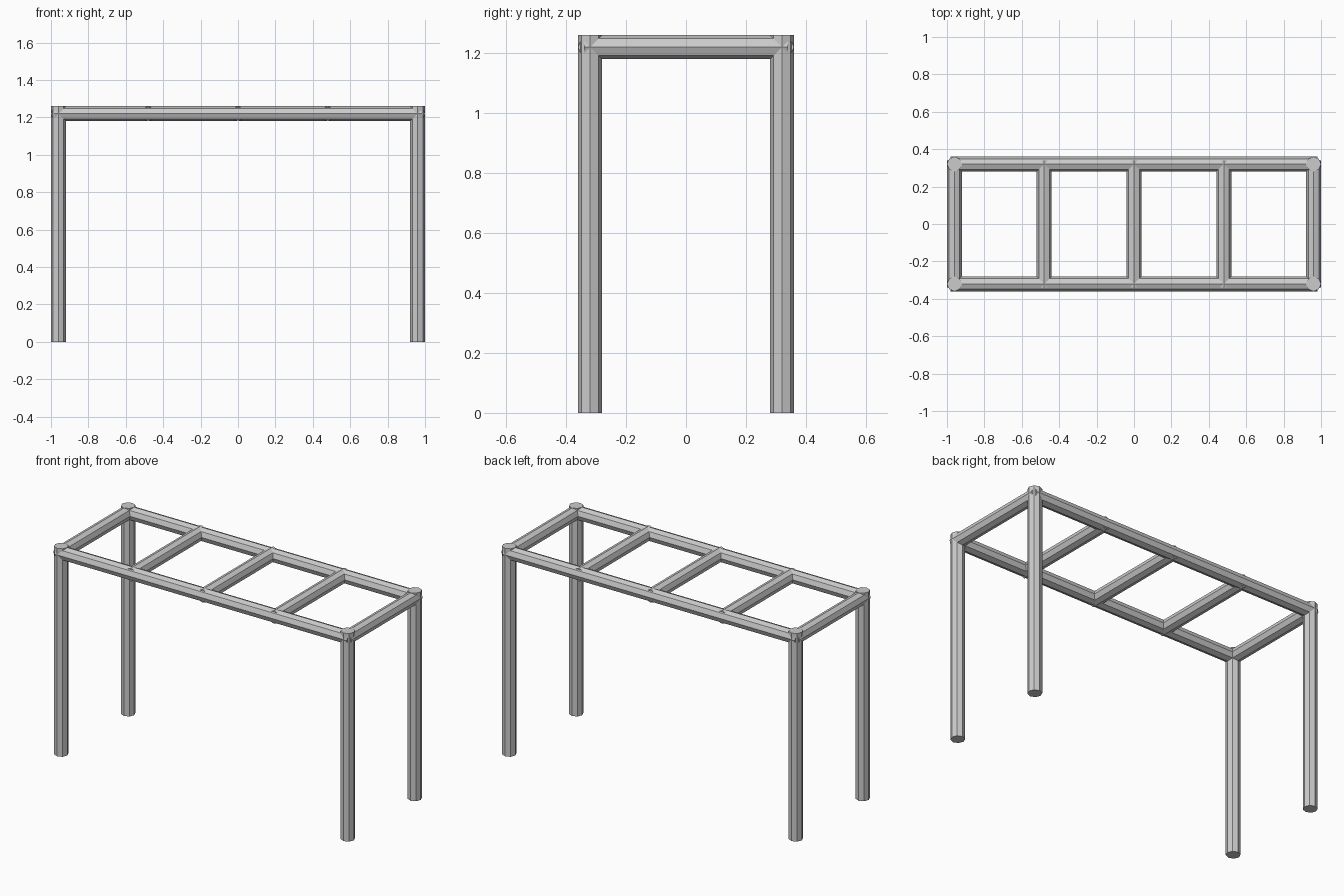
import bpy
import bmesh
from math import pi
from mathutils import Matrix, Vector

if "Cube" in bpy.data.objects:
    bpy.data.objects.remove(bpy.data.objects["Cube"])

R = 0.04            # bar radius
X, Y = 0.96, 0.32   # leg axis positions
TOP = 1.26
Z = TOP - R         # axis height of the horizontal bars


def bar(name, axis, centre, length):
    """Eight-sided capped bar along one axis, corners on the main axes."""
    bm = bmesh.new()
    bmesh.ops.create_cone(bm, cap_ends=True, segments=8,
                          radius1=R, radius2=R, depth=length)
    turn = {'X': Matrix.Rotation(pi / 2, 4, 'Y'),
            'Y': Matrix.Rotation(pi / 2, 4, 'X'),
            'Z': Matrix.Identity(4)}[axis]
    bm.transform(Matrix.Translation(Vector(centre)) @ turn)
    mesh = bpy.data.meshes.new(name)
    bm.to_mesh(mesh)
    bm.free()
    obj = bpy.data.objects.new(name, mesh)
    bpy.context.collection.objects.link(obj)
    return obj


# Legs
for sy, depth in ((-1, "front"), (1, "back")):
    for sx, side in ((-1, "left"), (1, "right")):
        bar(f"{depth}_{side}_leg", 'Z', (sx * X, sy * Y, TOP / 2), TOP)
    # Long rails, ends poking slightly through the legs
    bar(f"{depth}_rail", 'X', (0, sy * Y, Z), 2 * (X + R / 2))

# End bars and rungs, evenly spaced along the rails
names = ["left_end_bar", "left_rung", "middle_rung", "right_rung", "right_end_bar"]
for i, name in enumerate(names):
    bar(name, 'Y', ((i - 2) * X / 2, 0, Z), 2 * (Y + R / 2))
